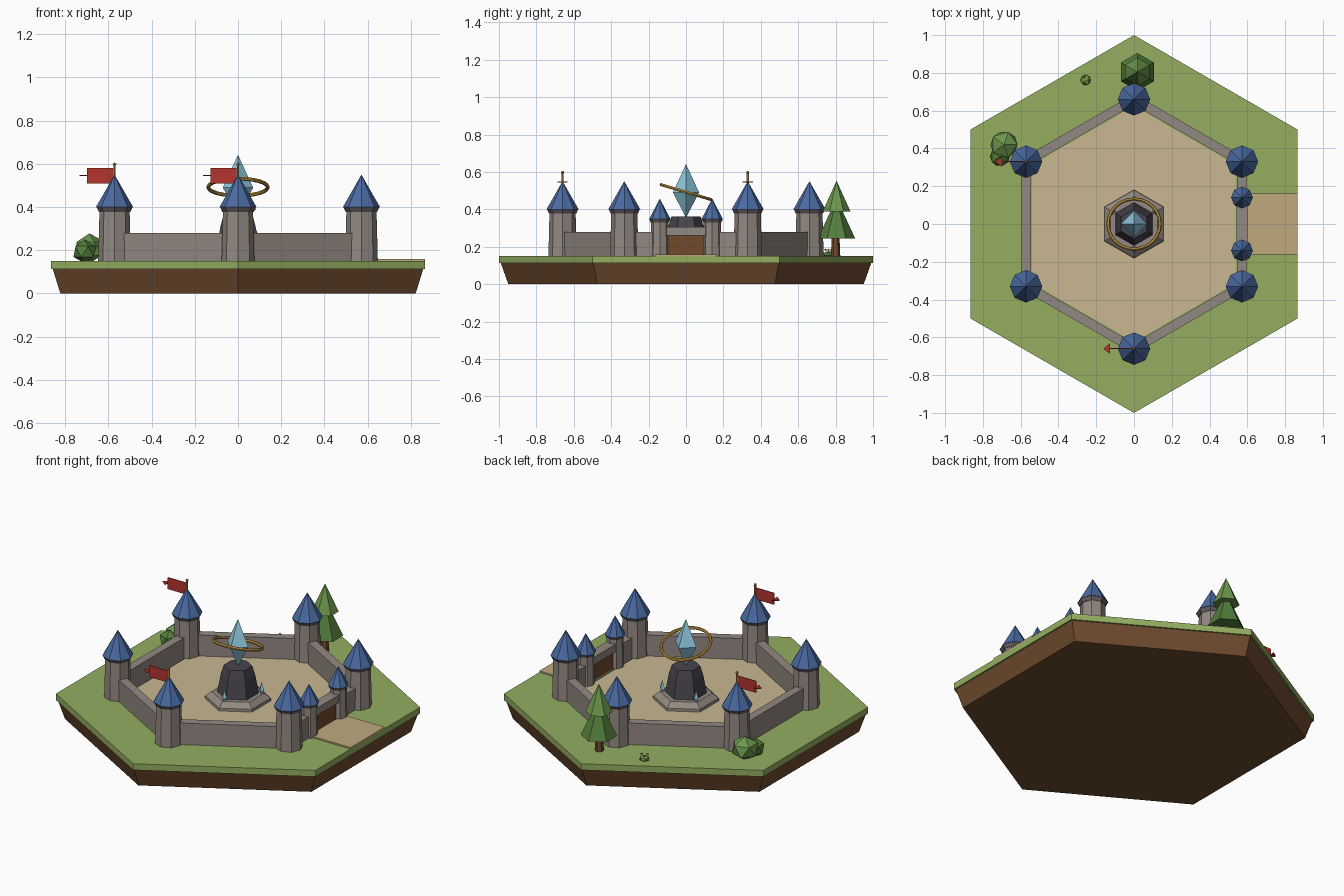
import bpy, bmesh
from math import sin, cos, pi, radians
from mathutils import Vector, Matrix

if "Cube" in bpy.data.objects:
    bpy.data.objects.remove(bpy.data.objects["Cube"])


def mat(name, r, g, b):
    m = bpy.data.materials.new(name)
    m.diffuse_color = [(c / 255) ** 2.2 for c in (r, g, b)] + [1]
    m.use_nodes = True
    m.node_tree.nodes["Principled BSDF"].inputs["Base Color"].default_value = m.diffuse_color
    return m


GRASS = mat("grass", 146, 172, 96)
DIRT = mat("dirt", 110, 76, 50)
SAND = mat("sand", 200, 182, 144)
PATH = mat("path", 190, 168, 126)
STONE = mat("stone", 145, 135, 128)
TRIM = mat("dark_stone", 98, 92, 94)
BASALT = mat("basalt", 74, 70, 78)
ROOF = mat("roof_blue", 76, 106, 160)
WOOD = mat("wood", 112, 76, 48)
GOLD = mat("gold", 190, 146, 66)
RED = mat("flag_red", 178, 56, 50)
CRYSTAL = mat("crystal", 142, 200, 222)
LEAF = mat("leaf", 84, 126, 62)
LEAF2 = mat("leaf_light", 108, 150, 78)


def finish(bm, name, material):
    bmesh.ops.remove_doubles(bm, verts=bm.verts, dist=1e-5)
    bmesh.ops.recalc_face_normals(bm, faces=bm.faces)
    me = bpy.data.meshes.new(name)
    bm.to_mesh(me)
    bm.free()
    me.materials.append(material)
    ob = bpy.data.objects.new(name, me)
    bpy.context.collection.objects.link(ob)
    return ob


def lathe(name, x, y, profile, sides, material):
    """Faceted solid from (radius, z) rings; a corner points along +y."""
    bm = bmesh.new()
    rings = []
    for r, z in profile:
        if r == 0:
            rings.append([bm.verts.new((x, y, z))])
        else:
            rings.append([bm.verts.new((x + r * sin(2 * pi * i / sides),
                                        y + r * cos(2 * pi * i / sides), z))
                          for i in range(sides)])
    for a, b in zip(rings, rings[1:]):
        for i in range(sides):
            j = (i + 1) % sides
            quad = [a[i % len(a)], a[j % len(a)], b[j % len(b)], b[i % len(b)]]
            bm.faces.new(list(dict.fromkeys(quad)))
    for ring in (rings[0], rings[-1]):
        if len(ring) > 2:
            bm.faces.new(ring)
    return finish(bm, name, material)


def box(name, center, size, material, turn=0):
    bm = bmesh.new()
    bmesh.ops.create_cube(bm, size=1)
    bmesh.ops.transform(bm, verts=bm.verts, matrix=Matrix.Translation(center)
                        @ Matrix.Rotation(turn, 4, 'Z') @ Matrix.Diagonal((*size, 1)))
    return finish(bm, name, material)


def ball(name, center, size, material):
    bm = bmesh.new()
    bmesh.ops.create_icosphere(bm, subdivisions=1, radius=1)
    bmesh.ops.transform(bm, verts=bm.verts,
                        matrix=Matrix.Translation(center) @ Matrix.Diagonal((*size, 1)))
    return finish(bm, name, material)


# Hexagonal ground tile
lathe("dirt_base", 0, 0, [(0.95, 0), (0.99, 0.112)], 6, DIRT)
lathe("grass_top", 0, 0, [(1, 0.112), (1, 0.15)], 6, GRASS)
lathe("courtyard", 0, 0, [(0.625, 0.145), (0.625, 0.156)], 6, SAND)
box("path", (0.708, 0, 0.152), (0.316, 0.325, 0.014), PATH)

# Curtain walls between corners; the +x side is split by the gate
R = 0.66
corners = [Vector((R * sin(k * pi / 3), R * cos(k * pi / 3), 0)) for k in range(6)]


def wall(name, a, b):
    d = b - a
    c = (a + b) / 2
    box(name, (c.x, c.y, 0.215), (d.length, 0.05, 0.13), STONE, Vector((1, 0)).angle_signed(d.xy) * -1)


for k in range(6):
    a, b = corners[k], corners[(k + 1) % 6]
    if k == 1:
        wall("gate_wall_north", a, Vector((a.x, 0.14, 0)))
        wall("gate_wall_south", Vector((b.x, -0.14, 0)), b)
    else:
        wall("wall_%d" % k, a, b)


# Towers with flared trim and pointed roofs
def tower(name, x, y, r, z_top, z_apex, drop):
    lathe(name + "_body", x, y, [(r, 0.145), (r * 0.92, z_top - drop)], 8, STONE)
    lathe(name + "_trim", x, y, [(r * 0.96, z_top - drop), (r * 1.1, z_top)], 8, TRIM)
    lathe(name + "_roof", x, y, [(r * 1.13, z_top), (0, z_apex)], 8, ROOF)


for k, c in enumerate(corners):
    tower("tower_%d" % k, c.x, c.y, 0.076, 0.4, 0.55, 0.022)
gx = corners[1].x
for s in (-1, 1):
    tower("gate_tower", gx, s * 0.14, 0.051, 0.347, 0.457, 0.018)

# Gate
box("gate_door", (gx, 0, 0.205), (0.035, 0.19, 0.11), WOOD)
box("gate_lintel", (gx, 0, 0.282), (0.06, 0.22, 0.046), STONE)

# Flags flying toward -x
for x, y in ((0, -R), (corners[5].x, corners[5].y)):
    lathe("flag_pole", x, y, [(0.006, 0.5), (0.006, 0.595)], 6, GOLD)
    ball("flag_knob", (x, y, 0.597), (0.009, 0.009, 0.009), GOLD)
    box("flag_cloth", (x - 0.067, y, 0.545), (0.122, 0.005, 0.07), RED)
    bm = bmesh.new()
    bm.faces.new([bm.verts.new((x + dx, y + dy, 0.543))
                  for dx, dy in ((-0.163, 0), (-0.128, -0.027), (-0.128, 0.027))])
    ext = bmesh.ops.extrude_face_region(bm, geom=bm.faces[:])["geom"]
    bmesh.ops.translate(bm, vec=(0, 0, 0.005),
                        verts=[v for v in ext if isinstance(v, bmesh.types.BMVert)])
    finish(bm, "flag_tail", RED)

# Central pedestal, floating crystal and shards
lathe("pedestal_base", 0, 0, [(0.182, 0.15), (0.18, 0.172), (0.145, 0.2)], 6, STONE)
lathe("pedestal", 0, 0, [(0.115, 0.195), (0.094, 0.31), (0.078, 0.362)], 6, BASALT)
lathe("crystal", 0, 0, [(0, 0.355), (0.07, 0.49), (0, 0.642)], 4, CRYSTAL)
for k in range(3):
    a = radians(30 + 120 * k)
    lathe("shard_%d" % k, 0.13 * cos(a), 0.13 * sin(a),
          [(0, 0.18), (0.016, 0.22), (0, 0.268)], 4, CRYSTAL)

# Tilted golden ring
bpy.ops.mesh.primitive_torus_add(major_segments=24, minor_segments=6, major_radius=0.138,
                                 minor_radius=0.009, location=(0, 0, 0.492),
                                 rotation=(-0.29, 0, 0))
ring = bpy.context.object
ring.name = "ring"
ring.data.materials.append(GOLD)

# Pine tree
lathe("tree_trunk", 0.018, 0.8, [(0.025, 0.148), (0.02, 0.27)], 6, WOOD)
lathe("tree_lower", 0.018, 0.805, [(0.1, 0.243), (0, 0.46)], 6, LEAF)
lathe("tree_upper", 0.018, 0.805, [(0.075, 0.387), (0, 0.553)], 6, LEAF2)

# Bushes and flower tuft
ball("bush_large", (-0.688, 0.42, 0.208), (0.08, 0.08, 0.07), LEAF2)
ball("bush_small", (-0.71, 0.358, 0.194), (0.058, 0.058, 0.055), LEAF)
ball("flower_tuft", (-0.256, 0.762, 0.16), (0.03, 0.03, 0.018), LEAF2)
for k in range(3):
    a = 2 * pi * k / 3
    ball("flower_%d" % k, (-0.256 + 0.018 * cos(a), 0.762 + 0.018 * sin(a), 0.183),
         (0.007, 0.007, 0.007), GOLD)
